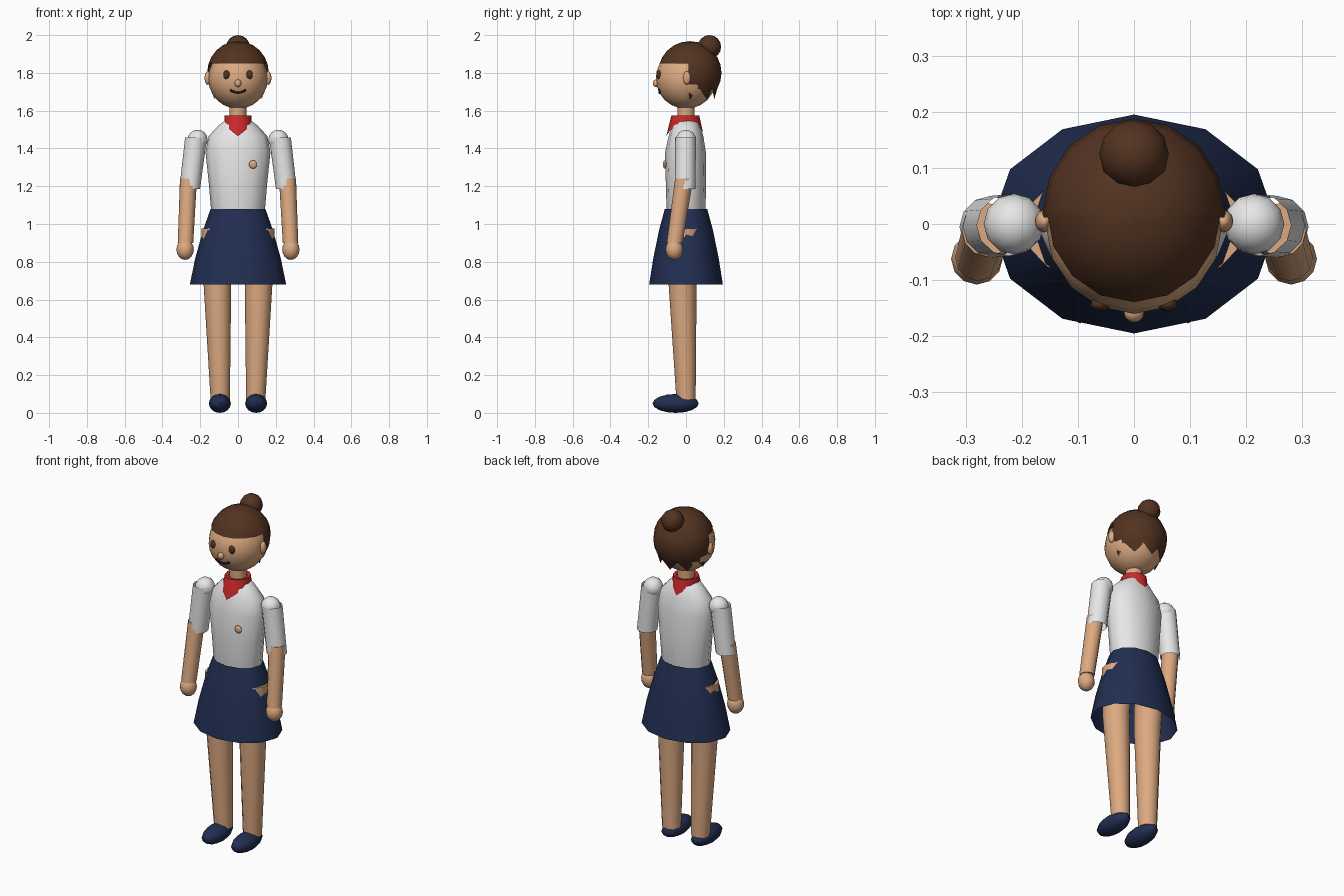
import bpy, bmesh, math
from mathutils import Vector

if "Cube" in bpy.data.objects:
    bpy.data.objects.remove(bpy.data.objects["Cube"])


def material(name, rgb):
    m = bpy.data.materials.new(name)
    m.diffuse_color = (*rgb, 1)
    m.use_nodes = True
    m.node_tree.nodes["Principled BSDF"].inputs["Base Color"].default_value = m.diffuse_color
    return m


SKIN = material("skin", (0.72, 0.40, 0.22))
BROWN = material("hair brown", (0.085, 0.033, 0.015))
NAVY = material("navy cloth", (0.016, 0.028, 0.085))
WHITE = material("white cloth", (0.80, 0.80, 0.80))
RED = material("red scarf", (0.60, 0.022, 0.022))
DARK = material("dark mouth", (0.02, 0.006, 0.004))


def finish(bm, name, mat, angle=50):
    bmesh.ops.recalc_face_normals(bm, faces=bm.faces)
    me = bpy.data.meshes.new(name)
    bm.to_mesh(me)
    bm.free()
    ob = bpy.data.objects.new(name, me)
    bpy.context.collection.objects.link(ob)
    me.materials.append(mat)
    bpy.ops.object.select_all(action='DESELECT')
    ob.select_set(True)
    bpy.context.view_layer.objects.active = ob
    bpy.ops.object.shade_smooth_by_angle(angle=math.radians(angle))
    return ob


def ball_mesh(c, r, seg=12, rings=8):
    bm = bmesh.new()
    bmesh.ops.create_uvsphere(bm, u_segments=seg, v_segments=rings, radius=1)
    for v in bm.verts:
        v.co = Vector(c) + Vector((v.co.x * r[0], v.co.y * r[1], v.co.z * r[2]))
    return bm


def ball(name, c, r, mat, seg=12, rings=8):
    return finish(ball_mesh(c, r, seg, rings), name, mat)


def loft_mesh(rings, n=12, caps=True):
    """rings: (x, y, z, radius x, radius y)"""
    bm = bmesh.new()
    loops = []
    for x, y, z, rx, ry in rings:
        loops.append([bm.verts.new((x + rx * math.cos(math.tau * i / n),
                                    y + ry * math.sin(math.tau * i / n), z)) for i in range(n)])
    for a, b in zip(loops, loops[1:]):
        for i in range(n):
            j = (i + 1) % n
            bm.faces.new((a[i], a[j], b[j], b[i]))
    if caps:
        bm.faces.new(loops[0])
        bm.faces.new(loops[-1])
    return bm, loops


def loft(name, rings, mat, n=12, caps=True):
    return finish(loft_mesh(rings, n, caps)[0], name, mat)


# Torso, neck and skirt
loft("shirt", [(0, 0, 1.03, .13, .095), (0, 0, 1.08, .143, .103), (0, 0, 1.22, .155, .107),
               (0, -.003, 1.38, .172, .108), (0, 0, 1.465, .155, .092),
               (0, 0, 1.52, .105, .075), (0, 0, 1.555, .06, .06)], WHITE)
loft("neck", [(0, 0, 1.50, .045, .045), (0, 0, 1.65, .045, .045)], SKIN)
loft("skirt", [(0, 0, 1.08, .145, .112), (0, 0, .97, .184, .142),
               (0, 0, .82, .226, .173), (0, 0, .68, .255, .195)], NAVY, caps=False)

# Scarf with a point in front and a smaller one behind
bm, loops = loft_mesh([(0, 0, 1.57, .05, .05), (0, 0, 1.575, .07, .07),
                       (0, -.008, 1.515, .075, .088)], 12, False)
loops[2][9].co = (0, -.105, 1.465)
loops[1][9].co.y = -.077
for i in (8, 10):
    loops[2][i].co.z = 1.495
loops[2][3].co = (0, .09, 1.485)
finish(bm, "scarf", RED)

# Badge
ball("badge", (.08, -.112, 1.315), (.022, .01, .022), SKIN)

# Head and face
ball("head", (0, 0, 1.77), (.158, .16, .16), SKIN, 16, 12)
ball("nose", (0, -.158, 1.745), (.018, .018, .02), SKIN)
smile = bpy.data.curves.new("mouth", 'CURVE')
smile.dimensions = '3D'
smile.bevel_depth = .007
smile.bevel_resolution = 1
smile.use_fill_caps = True
sp = smile.splines.new('POLY')
sp.points.add(8)
for i, p in enumerate(sp.points):
    x = -.042 + .0105 * i
    z = 1.695 + .015 * (x / .042) ** 2
    y = -math.sqrt(.158 ** 2 - x * x - (z - 1.77) ** 2)
    p.co = (x, y, z, 1)
mouth = bpy.data.objects.new("mouth", smile)
bpy.context.collection.objects.link(mouth)
smile.materials.append(DARK)

# Hair cap: cut to a straight fringe, open face and ragged nape
HC = Vector((0, .02, 1.80))
bm = ball_mesh(HC, (.163, .168, .168), 16, 12)
for co, no in (((0, 0, 1.85), (0, 0, 1)), ((0, .012, 0), (0, 1, 0)), ((0, 0, 1.695), (0, 0, 1))):
    bmesh.ops.bisect_plane(bm, geom=bm.verts[:] + bm.edges[:] + bm.faces[:],
                           plane_co=co, plane_no=no, dist=1e-5)
gone = []
for f in bm.faces:
    c = f.calc_center_median()
    if c.z < 1.695 or (c.z < 1.85 and c.y < .012):
        gone.append(f)
bmesh.ops.delete(bm, geom=gone, context='FACES')
nape = [v for v in bm.verts if abs(v.co.z - 1.695) < 1e-3]
nape.sort(key=lambda v: math.atan2(v.co.x, v.co.y - HC.y))
for i, v in enumerate(nape):
    v.co.z += -.035 if i % 2 else .02
finish(bm, "hair", BROWN)
ball("hair_bun", (0, .124, 1.938), (.062, .062, .062), BROWN)

# Paired parts
for s, side in ((-1, "right"), (1, "left")):
    ball(side + "_eye", (s * .06, -.143, 1.79), (.018, .013, .024), BROWN)
    ball(side + "_ear", (s * .16, .005, 1.773), (.017, .02, .036), SKIN)
    loft(side + "_leg", [(s * .094, 0, .07, .051, .051), (s * .109, -.018, .68, .073, .074),
                         (s * .113, -.005, .975, .081, .083)], SKIN)
    ball(side + "_shoe", (s * .096, -.055, .05), (.058, .122, .05), NAVY)
    ball(side + "_shoulder", (s * .214, 0, 1.445), (.054, .054, .054), WHITE)
    loft(side + "_sleeve", [(s * .222, -.002, 1.458, .058, .055),
                            (s * .256, -.005, 1.185, .055, .055)], WHITE, caps=False)
    loft(side + "_forearm", [(s * .262, -.010, 1.24, .045, .048), (s * .278, -.060, .90, .041, .042)], SKIN)
    ball(side + "_hand", (s * .28, -.062, .865), (.046, .046, .055), SKIN)
